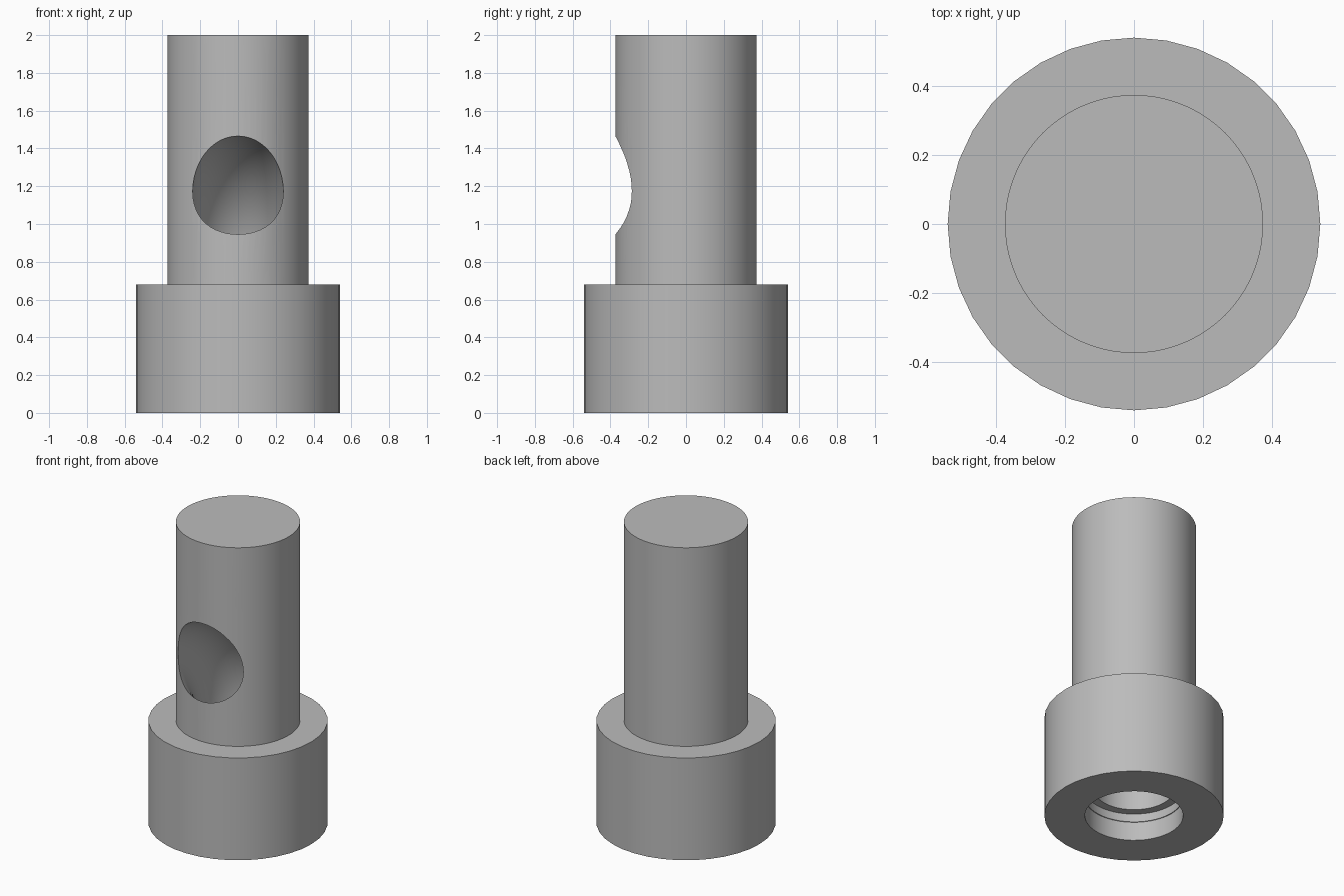
import bpy, bmesh
from math import sin, cos, pi, radians
from mathutils import Vector

cube = bpy.data.objects.get("Cube")
if cube:
    bpy.data.objects.remove(cube, do_unlink=True)

grey = bpy.data.materials.new("plain_grey")
grey.use_nodes = True
colour = (0.5, 0.5, 0.5, 1)
grey.diffuse_color = colour
grey.node_tree.nodes["Principled BSDF"].inputs["Base Color"].default_value = colour


def tube(name, rings, sides):
    """Closed solid through rings of (centre, radius, tilt about x)."""
    bm = bmesh.new()
    loops = []
    for centre, radius, tilt in rings:
        across = Vector((0, cos(tilt), sin(tilt)))
        loop = []
        for i in range(sides):
            a = 2 * pi * i / sides
            side = Vector((sin(a), 0, 0)) + across * cos(a)
            loop.append(bm.verts.new(Vector(centre) + side * radius))
        loops.append(loop)
    for low, high in zip(loops, loops[1:]):
        for i in range(sides):
            j = (i + 1) % sides
            bm.faces.new((low[i], low[j], high[j], high[i]))
    bm.faces.new(loops[0])
    bm.faces.new(loops[-1])
    bmesh.ops.recalc_face_normals(bm, faces=bm.faces)
    mesh = bpy.data.meshes.new(name)
    bm.to_mesh(mesh)
    bm.free()
    mesh.materials.append(grey)
    obj = bpy.data.objects.new(name, mesh)
    bpy.context.collection.objects.link(obj)
    return obj


def combine(target, other, operation):
    """Apply a boolean and drop the helper."""
    mod = target.modifiers.new(operation.lower(), "BOOLEAN")
    mod.operation = operation
    mod.solver = "EXACT"
    mod.object = other
    bpy.context.view_layer.objects.active = target
    bpy.ops.object.modifier_apply(modifier=mod.name)
    bpy.data.objects.remove(other, do_unlink=True)


def upright(levels):
    return [((0, 0, z), r, 0) for z, r in levels]


# Wide base with a narrower stem standing on it
body = tube("stem_and_base", upright([(0, 0.54), (0.68, 0.54)]), 36)
stem = tube("stem", upright([(0.4, 0.374), (2, 0.374)]), 72)
combine(body, stem, "UNION")

# Stepped socket below, then a duct that bends out through the front
bend, bend_z, duct = 0.57, 0.68, 0.24
path = upright([(-0.1, 0.296), (0.125, 0.296), (0.126, 0.292),
                (0.18, 0.292), (0.181, duct)])
for step in range(19):
    a = radians(5 * step)
    path.append(((0, bend * (cos(a) - 1), bend_z + bend * sin(a)), duct, a))
bore = tube("bore_cutter", path, 48)
bore.hide_render = True
combine(body, bore, "DIFFERENCE")

# Smooth walls with crisp rims
bpy.ops.object.select_all(action="DESELECT")
body.select_set(True)
bpy.context.view_layer.objects.active = body
bpy.ops.object.shade_smooth_by_angle(angle=radians(30))
